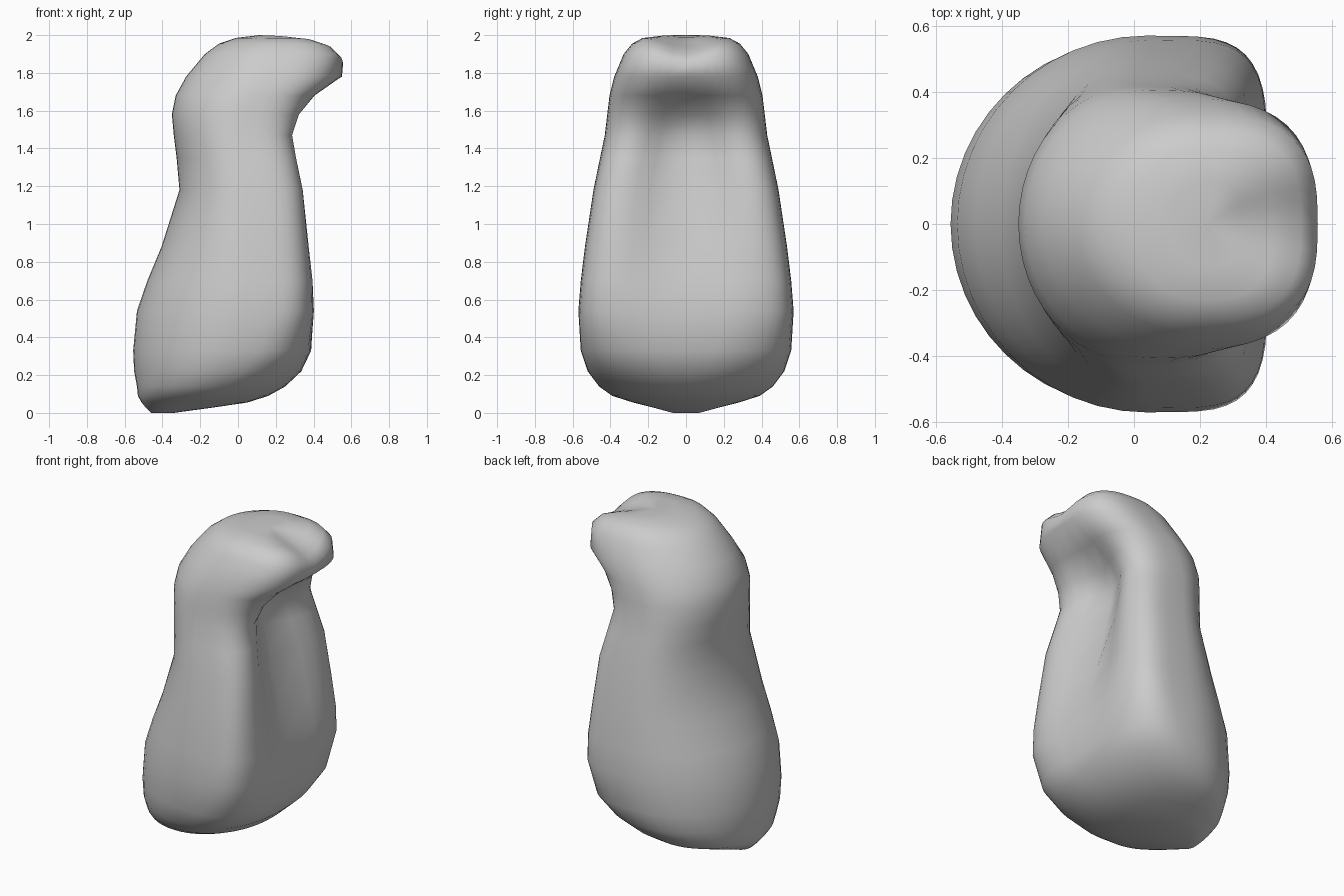
import bpy, bmesh, math

if "Cube" in bpy.data.objects:
    bpy.data.objects.remove(bpy.data.objects["Cube"])

# Horizontal sections: z, back x, front x, half width
SECTIONS = [
    (0.00, -0.46, -0.34, 0.07),
    (0.03, -0.49, -0.12, 0.18),
    (0.055, -0.51, 0.05, 0.28),
    (0.09, -0.53, 0.16, 0.39),
    (0.14, -0.535, 0.25, 0.46),
    (0.22, -0.55, 0.335, 0.52),
    (0.33, -0.555, 0.39, 0.557),
    (0.54, -0.535, 0.415, 0.57),
    (0.70, -0.48, 0.415, 0.557),
    (0.88, -0.405, 0.40, 0.535),
    (1.18, -0.31, 0.375, 0.49),
    (1.35, -0.325, 0.345, 0.455),
    (1.47, -0.34, 0.33, 0.43),
    (1.58, -0.35, 0.37, 0.417),
    (1.68, -0.33, 0.435, 0.405),
    (1.78, -0.275, 0.55, 0.38),
    (1.90, -0.175, 0.556, 0.33),
    (1.955, -0.10, 0.505, 0.285),
    (1.985, -0.01, 0.42, 0.23),
    (2.00, 0.11, 0.32, 0.13),
]
SEGMENTS = 48


def smooth(a, b, v):
    t = max(0.0, min(1.0, (v - a) / (b - a)))
    return t * t * (3 - 2 * t)


def section_point(z, back, front, width, angle):
    c, s = math.cos(angle), math.sin(angle)
    # widest line sits forward of the middle on the lower body
    cx = (back + front) / 2 + 0.1 * smooth(0, 0.4, z) * (1 - smooth(0.5, 1.2, z))
    # round back, boxier front
    p = 2 + 2.4 * smooth(0.05, 0.6, z) - 1.5 * smooth(1.1, 1.75, z) if c > 0 else 2
    reach = front - cx if c > 0 else cx - back
    x = cx + math.copysign(abs(c) ** (2 / p), c) * reach
    y = math.copysign(abs(s) ** (2 / p), s) * width
    # hollow running down the front between the two side lobes
    if c > 0:
        hollow = 0.16 * smooth(0.25, 1.3, z) * (1 - smooth(1.5, 1.78, z))
        x -= hollow * math.exp(-(y / (0.45 * width)) ** 2)
    # shallow groove over the top of the brim
    groove = math.exp(-(y / 0.13) ** 2) * smooth(0.1, 0.5, x)
    return x, y, z - 0.06 * groove * smooth(1.8, 1.92, z)


# Hooded body lofted through the sections
bm = bmesh.new()
rings = [[bm.verts.new(section_point(*sec, 2 * math.pi * i / SEGMENTS))
          for i in range(SEGMENTS)] for sec in SECTIONS]
for low, high in zip(rings, rings[1:]):
    for i in range(SEGMENTS):
        j = (i + 1) % SEGMENTS
        bm.faces.new((low[i], low[j], high[j], high[i]))
caps = [bm.faces.new(rings[0][::-1]), bm.faces.new(rings[-1])]
bmesh.ops.poke(bm, faces=caps)
bmesh.ops.recalc_face_normals(bm, faces=bm.faces)
for f in bm.faces:
    f.smooth = True

mesh = bpy.data.meshes.new("hooded_body")
bm.to_mesh(mesh)
bm.free()
body = bpy.data.objects.new("hooded_body", mesh)
bpy.context.collection.objects.link(body)
